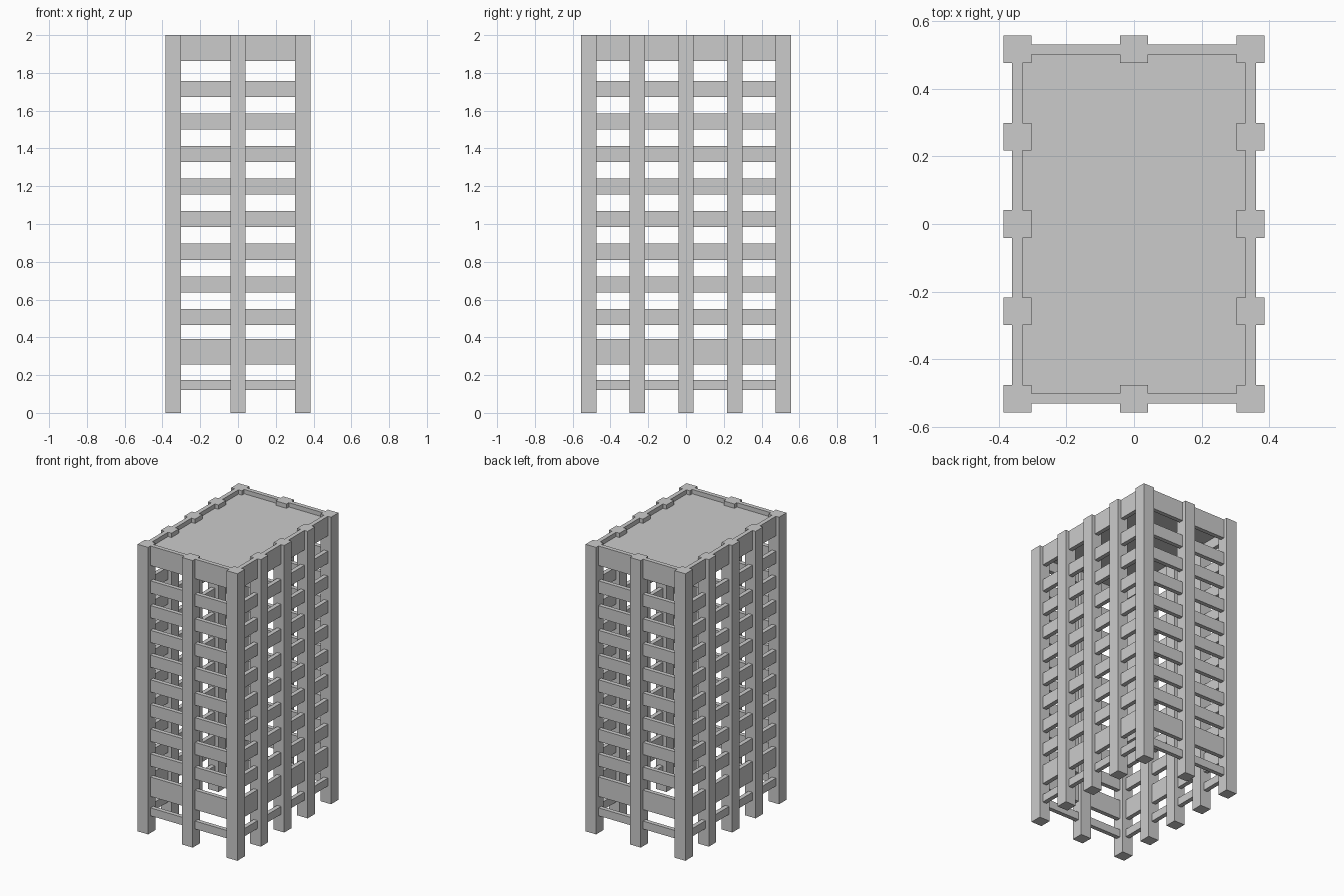
import bpy

if "Cube" in bpy.data.objects:
    bpy.data.objects.remove(bpy.data.objects["Cube"])


def box(name, x0, x1, y0, y1, z0, z1):
    verts = [(x, y, z) for z in (z0, z1) for x, y in ((x0, y0), (x1, y0), (x1, y1), (x0, y1))]
    faces = [(3, 2, 1, 0), (4, 5, 6, 7), (0, 1, 5, 4), (1, 2, 6, 5), (2, 3, 7, 6), (3, 0, 4, 7)]
    mesh = bpy.data.meshes.new(name)
    mesh.from_pydata(verts, [], faces)
    obj = bpy.data.objects.new(name, mesh)
    bpy.context.collection.objects.link(obj)
    return obj


HALF = 0.041            # half column width
CX, CY = 0.344, 0.516   # corner column centres
OX, OY, T = 0.36, 0.531, 0.03   # outer beam faces and beam thickness

# Full-height columns around the perimeter
spots = [(s * CX, y) for s in (-1, 1) for y in (-CY, -CY / 2, 0, CY / 2, CY)]
spots += [(0, -CY), (0, CY)]
for x, y in spots:
    box("column", x - HALF, x + HALF, y - HALF, y + HALF, 0, 2)

# Horizontal beam bands: base rail, tall first band, regular storeys, parapet
bands = [(0.12, 0.175), (0.255, 0.39)]
bands += [(0.466 + i * 0.1723, 0.551 + i * 0.1723) for i in range(8)]
bands += [(1.864, 2.0)]

# Each band spans only the gaps between columns
xs = (-CX, 0, CX)
ys = (-CY, -CY / 2, 0, CY / 2, CY)
for z0, z1 in bands:
    for s in (-1, 1):
        y0, y1 = sorted((s * OY, s * (OY - T)))
        for a, b in zip(xs, xs[1:]):
            box("front_back_beam", a + HALF, b - HALF, y0, y1, z0, z1)
        x0, x1 = sorted((s * OX, s * (OX - T)))
        for a, b in zip(ys, ys[1:]):
            box("side_beam", x0, x1, a + HALF, b - HALF, z0, z1)

# Roof slab recessed behind the parapet
box("roof_slab", -(OX - T), OX - T, -(OY - T), OY - T, 1.935, 1.97)
